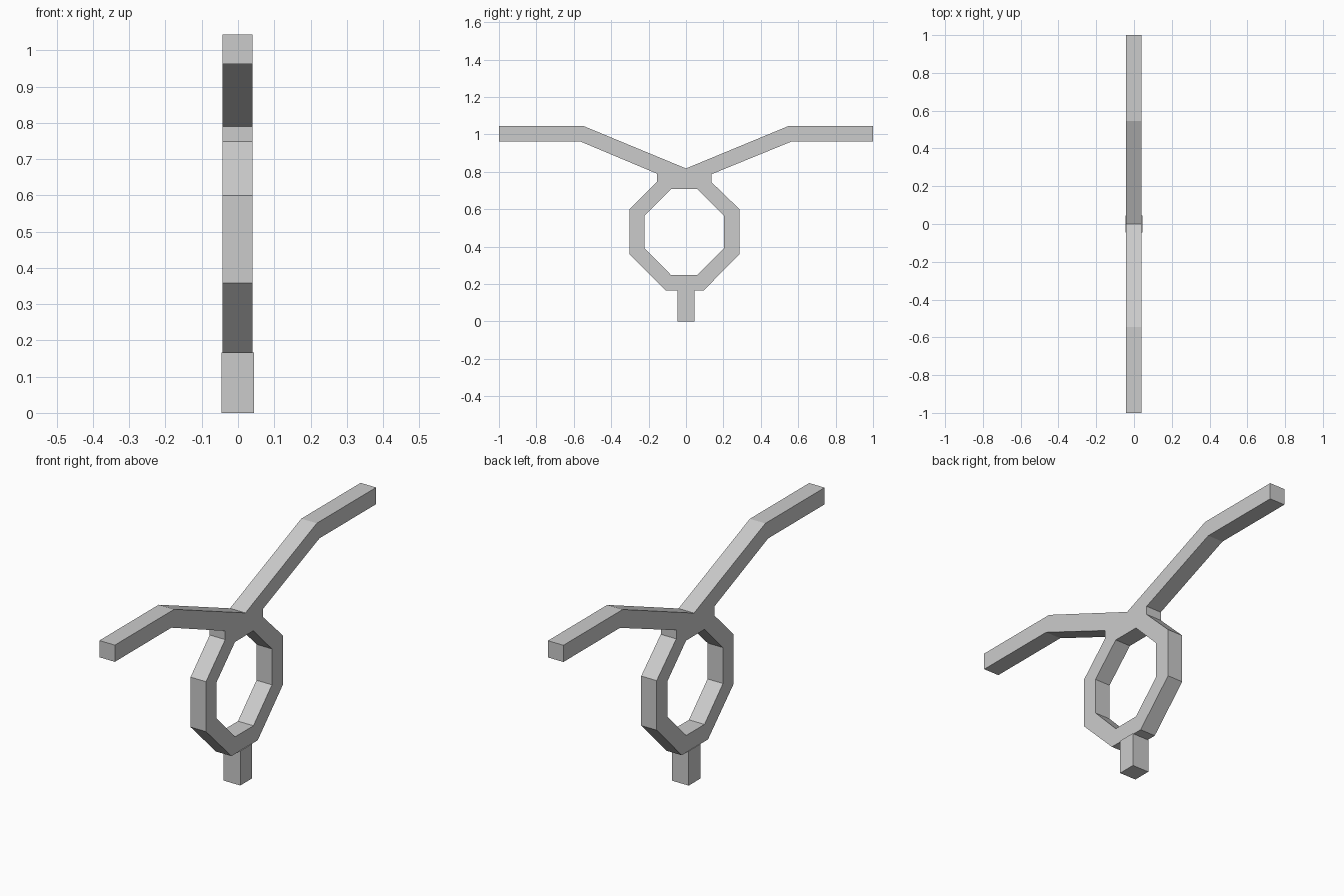
import bpy, bmesh

if "Cube" in bpy.data.objects:
    bpy.data.objects.remove(bpy.data.objects["Cube"])

grey = bpy.data.materials.new("light grey")
grey.diffuse_color = (0.6, 0.6, 0.6, 1)
grey.use_nodes = True
grey.node_tree.nodes["Principled BSDF"].inputs["Base Color"].default_value = grey.diffuse_color

X0, X1 = -0.043, 0.040          # thickness of the flat frame


def finish(bm, name):
    bmesh.ops.recalc_face_normals(bm, faces=bm.faces)
    mesh = bpy.data.meshes.new(name)
    bm.to_mesh(mesh)
    bm.free()
    mesh.materials.append(grey)
    obj = bpy.data.objects.new(name, mesh)
    bpy.context.collection.objects.link(obj)


# Frame: octagonal ring, hub and two arms as one flat (y, z) layout
outer = [(-0.155, 0.748), (-0.302, 0.60), (-0.302, 0.358), (-0.107, 0.165),
         (0.094, 0.165), (0.286, 0.36), (0.286, 0.60), (0.136, 0.745)]
inner = [(-0.08, 0.708), (-0.222, 0.566), (-0.222, 0.392), (-0.08, 0.248),
         (0.061, 0.248), (0.203, 0.392), (0.203, 0.566), (0.061, 0.708)]
shoulder_l, shoulder_r, notch = (-0.155, 0.79), (0.136, 0.787), (0, 0.818)

panels = [[outer[i], outer[(i + 1) % 8], inner[(i + 1) % 8], inner[i]]
          for i in range(8)]
panels.append([outer[0], outer[7], shoulder_r, notch, shoulder_l])
for side, shoulder in ((-1, shoulder_l), (1, shoulder_r)):
    low, high = (side * 0.567, 0.963), (side * 0.546, 1.044)
    panels.append([shoulder, low, high, notch])
    panels.append([low, (side, 0.963), (side, 1.044), high])

bm = bmesh.new()
verts = {}
for panel in panels:
    for p in panel:
        if p not in verts:
            verts[p] = bm.verts.new((X0, *p))
    bm.faces.new([verts[p] for p in panel])
bmesh.ops.recalc_face_normals(bm, faces=bm.faces)
base = bm.faces[:]
geom = bmesh.ops.extrude_face_region(bm, geom=base, use_keep_orig=True)["geom"]
bmesh.ops.translate(bm, vec=(X1 - X0, 0, 0),
                    verts=[g for g in geom if isinstance(g, bmesh.types.BMVert)])
finish(bm, "ring_and_arms")

# Post under the ring
bm = bmesh.new()
bmesh.ops.create_cube(bm, size=1)
bmesh.ops.scale(bm, vec=(0.09, 0.09, 0.167), verts=bm.verts)
bmesh.ops.translate(bm, vec=(-0.001, 0, 0.0835), verts=bm.verts)
finish(bm, "post")
